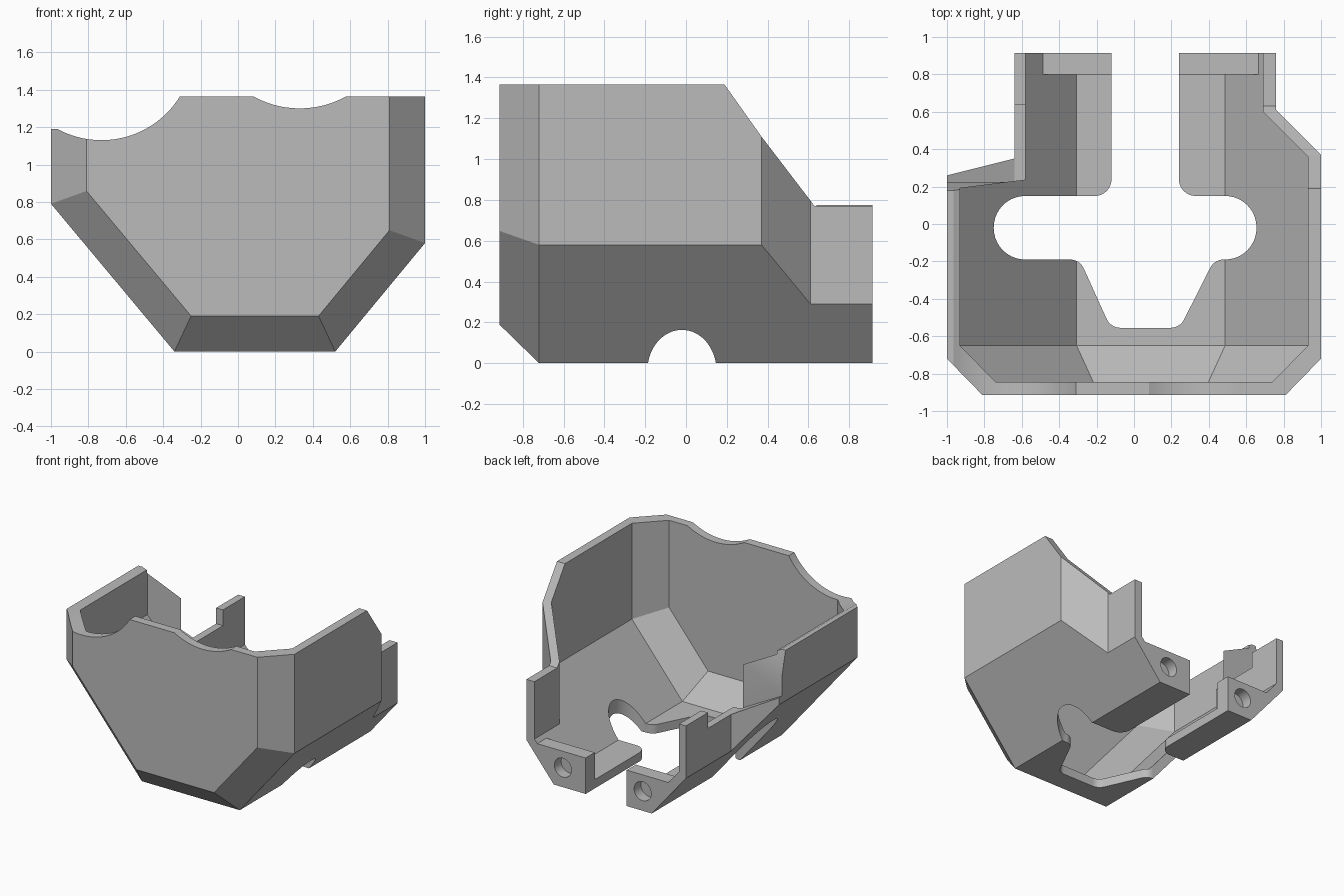
import bpy, bmesh, math
from mathutils import Vector

if "Cube" in bpy.data.objects:
    bpy.data.objects.remove(bpy.data.objects["Cube"], do_unlink=True)

WALL = 0.07
CHAMFER = 0.19
TOP = 1.365


def loft(name, rings):
    """Closed solid from matching rings of points."""
    bm = bmesh.new()
    loops = [[bm.verts.new(p) for p in ring] for ring in rings]
    n = len(loops[0])
    for a, b in zip(loops, loops[1:]):
        for i in range(n):
            j = (i + 1) % n
            bm.faces.new((a[i], a[j], b[j], b[i]))
    bm.faces.new(loops[0])
    bm.faces.new(loops[-1])
    bmesh.ops.recalc_face_normals(bm, faces=bm.faces)
    mesh = bpy.data.meshes.new(name)
    bm.to_mesh(mesh)
    bm.free()
    obj = bpy.data.objects.new(name, mesh)
    bpy.context.collection.objects.link(obj)
    return obj


def prism(name, outline, axis, lo, hi):
    """Extrude a 2D outline along the given axis."""
    place = {"x": lambda a, b, d: (d, a, b),
             "y": lambda a, b, d: (a, d, b),
             "z": lambda a, b, d: (a, b, d)}[axis]
    return loft(name, [[place(a, b, d) for a, b in outline] for d in (lo, hi)])


def circle(cx, cz, r, n):
    return [(cx + r * math.cos(math.tau * i / n), cz + r * math.sin(math.tau * i / n))
            for i in range(n)]


def rounded(corners, steps=10):
    """Outline with each corner (x, y, radius) replaced by an arc."""
    out = []
    for i, (x, y, r) in enumerate(corners):
        p = Vector((x, y))
        if r == 0:
            out.append((x, y))
            continue
        u = (Vector(corners[i - 1][:2]) - p).normalized()
        v = (Vector(corners[(i + 1) % len(corners)][:2]) - p).normalized()
        half = math.acos(u.dot(v)) / 2
        centre = p + (u + v).normalized() * (r / math.sin(half))
        start = p + u * (r / math.tan(half)) - centre
        end = p + v * (r / math.tan(half)) - centre
        sweep = math.pi - 2 * half
        for k in range(steps + 1):
            a = sweep * k / steps
            spoke = (start * math.sin(sweep - a) + end * math.sin(a)) / math.sin(sweep)
            out.append(tuple(centre + spoke))
    return out


def cut(obj, cutter):
    """Subtract the cutter and discard it."""
    mod = obj.modifiers.new("cut", "BOOLEAN")
    mod.operation = "DIFFERENCE"
    mod.solver = "EXACT"
    mod.object = cutter
    bpy.context.view_layer.update()
    graph = bpy.context.evaluated_depsgraph_get()
    mesh = bpy.data.meshes.new_from_object(obj.evaluated_get(graph))
    obj.modifiers.clear()
    obj.data = mesh
    bpy.data.objects.remove(cutter, do_unlink=True)


def section(d, y, top):
    """Tub cross-section inset by d."""
    side = 0.36 * d
    foot = 0.47 * d
    return [(x, y, z) for x, z in (
        (d - 1, top), (d - 1, 0.79 + side), (foot - 0.34, d),
        (0.52 - foot, d), (1 - d, 0.58 + side), (1 - d, top))]


# Outer body with chamfered front, narrowed at the back corners
shell = loft("tub_shell", [section(CHAMFER, -0.915, TOP), section(0, -0.72, TOP),
                           section(0, 0.915, TOP)])
cut(shell, prism("left_corner", [(1.3, 0.07), (0.76, 0.61), (0.76, 1.2), (1.3, 1.2)],
                 "z", -1, 2))
cut(shell, prism("right_corner", [(-1.3, 0.185), (-0.64, 0.35), (-0.64, 1.2), (-1.3, 1.2)],
                 "z", -1, 2))

# Cavity, leaving the back walls and the screw blocks standing
cavity = loft("cavity", [section(CHAMFER + WALL, -0.845, 1.6), section(WALL, -0.65, 1.6),
                         section(WALL, 1.1, 1.6)])
cut(cavity, prism("left_inner", [(1.3, -0.01), (0.69, 0.6), (0.69, 1.3), (1.3, 1.3)],
                  "z", -1, 2))
cut(cavity, prism("right_inner", [(-1.3, 0.145), (-0.58, 0.235), (-0.58, 1.3), (-1.3, 1.3)],
                  "z", -1, 2))
cut(cavity, prism("screw_block", [(-1.5, -0.5), (1.5, -0.5), (1.5, 0.285), (-1.5, 0.285)],
                  "y", 0.8, 1.3))
cut(shell, cavity)

# Cross-shaped floor opening
cut(shell, prism("floor_opening", rounded([
    (0.24, 1.2, 0), (0.24, 0.15, 0.09), (0.655, 0.15, 0.168), (0.655, -0.19, 0.168),
    (0.43, -0.19, 0.08), (0.245, -0.555, 0.08), (-0.125, -0.555, 0.08),
    (-0.29, -0.19, 0.08), (-0.75, -0.19, 0.168), (-0.75, 0.15, 0.168),
    (-0.12, 0.15, 0.09), (-0.12, 1.2, 0)]), "z", -1, 2))

# Left wall: sloped rear edge and low post
cut(shell, prism("left_slope", [(0.15, 1.42), (0.37, 1.11), (0.63, 0.77), (1.2, 0.77),
                                (1.2, 2), (0.15, 2)], "x", 0.5, 1.5))

# Right wall: steep rear edge, low return wall and post
cut(shell, prism("right_slope", [(0.156, 1.29), (0.26, 0.86), (0.64, 0.775), (1.2, 0.775),
                                 (1.2, 2), (0.156, 2)], "x", -1.5, -0.5))
cut(shell, prism("right_return", [(-1.1, 0.9), (-0.64, 0.65), (-0.5, 0.65),
                                  (-0.5, 2), (-1.1, 2)], "y", 0.225, 0.64))
cut(shell, prism("right_rim", [(-1.2, 1.19), (-0.955, 1.19), (-0.955, 2), (-1.2, 2)],
                 "y", -1.5, 1.5))

# Scooped dips in the front rim
cut(shell, prism("large_dip", circle(-0.73, 1.623, 0.493, 96), "y", -1.5, 1.5))
cut(shell, prism("small_dip", circle(0.33, 1.81, 0.51, 96), "y", -1.5, 1.5))

# Screw holes in the back blocks
for x in (-0.26, 0.44):
    cut(shell, prism("screw_hole", circle(x, 0.155, 0.075, 32), "y", 0.83, 1.2))

# Single grey finish
grey = bpy.data.materials.new("plain grey")
grey.use_nodes = True
colour = (0.5, 0.5, 0.5, 1)
grey.diffuse_color = colour
grey.node_tree.nodes["Principled BSDF"].inputs["Base Color"].default_value = colour
shell.data.materials.clear()
shell.data.materials.append(grey)
for face in shell.data.polygons:
    face.material_index = 0

bpy.ops.object.select_all(action="DESELECT")
shell.select_set(True)
bpy.context.view_layer.objects.active = shell
bpy.ops.object.shade_smooth_by_angle(angle=math.radians(20))
